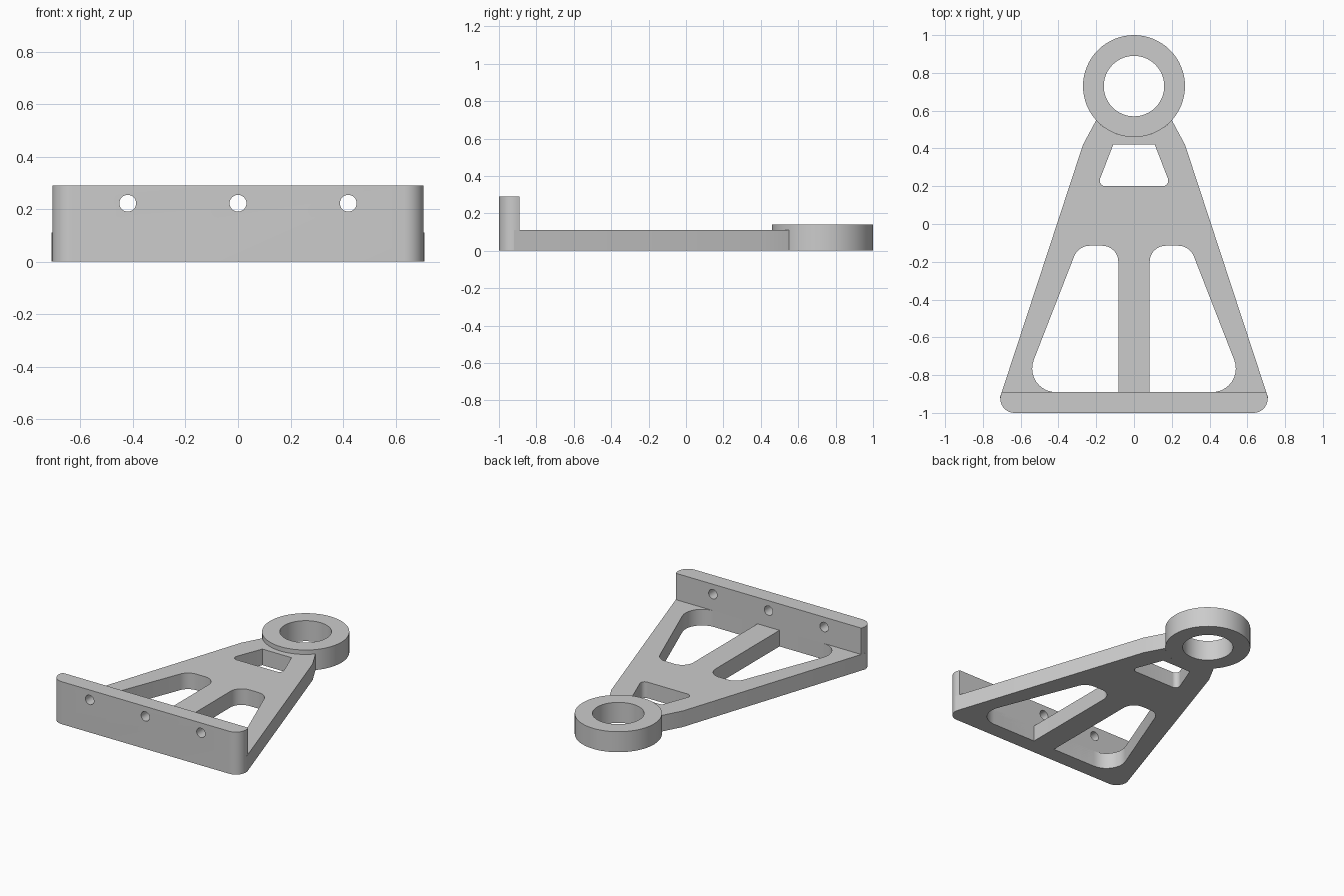
import bpy, bmesh, math
from mathutils import Vector

if "Cube" in bpy.data.objects:
    bpy.data.objects.remove(bpy.data.objects["Cube"])

grey = bpy.data.materials.new("plain grey")
grey.use_nodes = True
colour = (0.6, 0.6, 0.6, 1)
grey.diffuse_color = colour
grey.node_tree.nodes["Principled BSDF"].inputs["Base Color"].default_value = colour


def rounded(corners, steps=10):
    """Outline from (x, y, radius) corners, each filleted by its radius."""
    out = []
    for i, (x, y, r) in enumerate(corners):
        p = Vector((x, y))
        if r == 0:
            out.append(p)
            continue
        a = (Vector(corners[i - 1][:2]) - p).normalized()
        b = (Vector(corners[(i + 1) % len(corners)][:2]) - p).normalized()
        half = a.angle(b) / 2
        centre = p + (a + b).normalized() * (r / math.sin(half))
        start = p + a * (r / math.tan(half)) - centre
        end = p + b * (r / math.tan(half)) - centre
        sweep = end.angle_signed(start)
        for k in range(steps + 1):
            t = sweep * k / steps
            c, s = math.cos(t), math.sin(t)
            out.append(centre + Vector((start.x * c - start.y * s, start.x * s + start.y * c)))
    return out


def arc(cy, r, a0=0, a1=360, steps=64):
    angles = [math.radians(a0 + (a1 - a0) * k / steps) for k in range(steps + 1)]
    pts = [Vector((r * math.cos(a), cy + r * math.sin(a))) for a in angles]
    return pts[:-1] if a1 - a0 == 360 else pts


def flip(points):
    return [Vector((-p.x, p.y)) for p in points]


def slab(name, height, loops):
    """Extrude an outline with holes from the ground up."""
    bm = bmesh.new()
    for loop in loops:
        verts = [bm.verts.new((p.x, p.y, 0)) for p in loop]
        for i, v in enumerate(verts):
            bm.edges.new((verts[i - 1], v))
    bmesh.ops.triangle_fill(bm, use_beauty=True, edges=bm.edges[:], normal=(0, 0, 1))
    grown = bmesh.ops.extrude_face_region(bm, geom=bm.faces[:], use_keep_orig=True)
    top = [g for g in grown["geom"] if isinstance(g, bmesh.types.BMVert)]
    bmesh.ops.translate(bm, verts=top, vec=(0, 0, height))
    bmesh.ops.recalc_face_normals(bm, faces=bm.faces[:])
    mesh = bpy.data.meshes.new(name)
    bm.to_mesh(mesh)
    bm.free()
    mesh.materials.append(grey)
    obj = bpy.data.objects.new(name, mesh)
    bpy.context.collection.objects.link(obj)
    return obj


def select(obj):
    bpy.ops.object.select_all(action="DESELECT")
    obj.select_set(True)
    bpy.context.view_layer.objects.active = obj


RING_Y, RING_R = 0.73, 0.27

# Tapered arm plate: side edges, neck curved around the ring, three windows
side = [Vector(p) for p in ((0.71, -0.92), (0.27, 0.42), (0.2, 0.55))]
neck_arc = arc(RING_Y, RING_R, -42, -138, 24)
outline = side + neck_arc[1:-1] + flip(side)[::-1]
pocket = rounded([(0.083, -0.89, 0), (0.597, -0.89, 0.125),
                  (0.295, -0.115, 0.09), (0.083, -0.115, 0.085)])
small_window = rounded([(-0.195, 0.2, 0.03), (0.195, 0.2, 0.03),
                        (0.11, 0.42, 0), (-0.11, 0.42, 0)])
arm_plate = slab("arm_plate", 0.11, [outline, pocket, flip(pocket), small_window])

# Ring at the tip
end_ring = slab("end_ring", 0.14, [arc(RING_Y, RING_R), arc(RING_Y, 0.16)])

# Upright mounting flange with rounded front corners
flange = slab("mounting_flange", 0.29, [rounded(
    [(-0.736, -1, 0.075), (0.736, -1, 0.075), (0.7, -0.89, 0), (-0.7, -0.89, 0)])])

# Three bolt holes through the flange
for x in (-0.42, 0, 0.42):
    bpy.ops.mesh.primitive_cylinder_add(vertices=32, radius=0.032, depth=0.4,
                                        location=(x, -0.95, 0.222),
                                        rotation=(math.pi / 2, 0, 0))
    cutter = bpy.context.object
    cutter.name = "bolt_hole_cutter"
    cutter.hide_render = True
    cutter.data.materials.append(grey)
    cut = flange.modifiers.new("bolt hole", "BOOLEAN")
    cut.operation, cut.solver, cut.object = "DIFFERENCE", "EXACT", cutter
    select(flange)
    bpy.ops.object.modifier_apply(modifier=cut.name)
    bpy.data.objects.remove(cutter)

for obj in (arm_plate, end_ring, flange):
    select(obj)
    bpy.ops.object.shade_smooth_by_angle(angle=math.radians(30))
